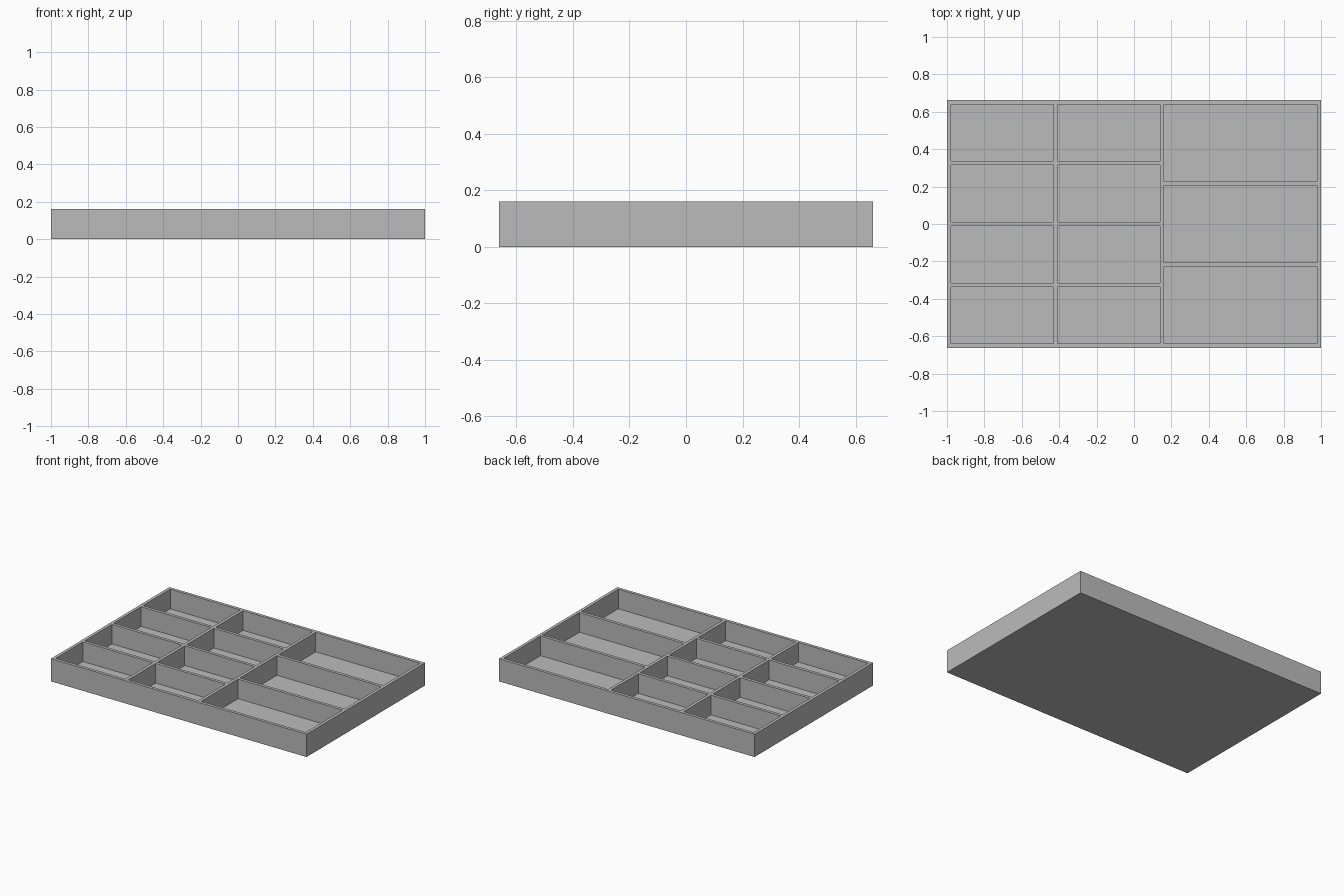
import bpy
import bmesh
from mathutils import Matrix

WIDTH, DEPTH, HEIGHT = 2.0, 1.324, 0.161
WALL = 0.022
FLOOR = 0.022

cube = bpy.data.objects.get("Cube")
if cube:
    bpy.data.objects.remove(cube, do_unlink=True)

grey = bpy.data.materials.new("plain grey")
grey.use_nodes = True
colour = (0.5, 0.5, 0.5, 1.0)
grey.diffuse_color = colour
grey.node_tree.nodes["Principled BSDF"].inputs["Base Color"].default_value = colour


def add_box(bm, low, high):
    """Add a box between two opposite corners."""
    size = [b - a for a, b in zip(low, high)]
    centre = [(a + b) / 2 for a, b in zip(low, high)]
    matrix = Matrix.Translation(centre) @ Matrix.Diagonal((*size, 1))
    bmesh.ops.create_cube(bm, size=1, matrix=matrix)


def make_object(name, bm):
    mesh = bpy.data.meshes.new(name)
    bm.to_mesh(mesh)
    bm.free()
    mesh.materials.append(grey)
    obj = bpy.data.objects.new(name, mesh)
    bpy.context.collection.objects.link(obj)
    return obj


# Solid tray block
bm = bmesh.new()
add_box(bm, (-WIDTH / 2, -DEPTH / 2, 0), (WIDTH / 2, DEPTH / 2, HEIGHT))
tray = make_object("divided_tray", bm)

# Compartment pockets: left edge, right edge and number of rows per column
columns = [(-0.978, -0.431, 4), (-0.409, 0.138, 4), (0.16, 0.978, 3)]
bm = bmesh.new()
for left, right, rows in columns:
    length = (DEPTH - WALL * (rows + 1)) / rows
    for row in range(rows):
        front = -DEPTH / 2 + WALL + row * (length + WALL)
        add_box(bm, (left, front, FLOOR), (right, front + length, HEIGHT + 0.1))
pockets = make_object("compartment_cutter", bm)
pockets.hide_render = True

# Hollow out the compartments, then discard the cutter
cut = tray.modifiers.new("compartments", "BOOLEAN")
cut.operation = "DIFFERENCE"
cut.solver = "EXACT"
cut.object = pockets
bpy.context.view_layer.objects.active = tray
tray.select_set(True)
bpy.ops.object.modifier_apply(modifier=cut.name)
bpy.data.objects.remove(pockets, do_unlink=True)
